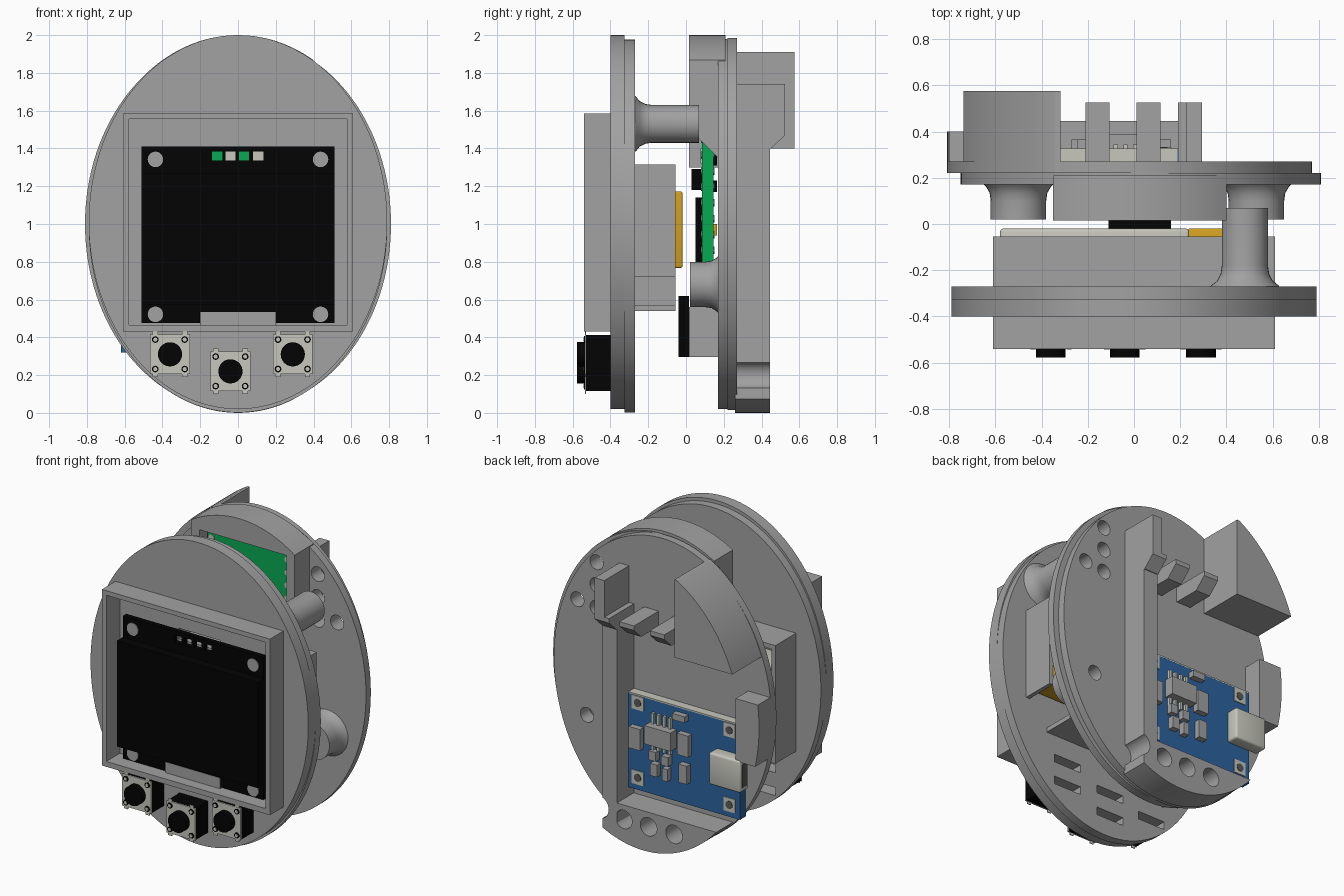
import bpy, bmesh, math
from mathutils import Matrix

if "Cube" in bpy.data.objects:
    bpy.data.objects.remove(bpy.data.objects["Cube"])


def material(name, rgb):
    m = bpy.data.materials.new(name)
    m.diffuse_color = (*rgb, 1)
    m.use_nodes = True
    m.node_tree.nodes["Principled BSDF"].inputs["Base Color"].default_value = m.diffuse_color
    return m


GREY = material("grey plastic", (0.36, 0.36, 0.36))
BLACK = material("black", (0.001, 0.001, 0.001))
SILVER = material("pale metal", (0.57, 0.57, 0.51))
GREEN = material("board green", (0.002, 0.4, 0.085))
BLUE = material("board blue", (0.025, 0.125, 0.35))
GOLD = material("amber tape", (0.66, 0.36, 0.015))
DARK = material("dark hole", (0.1, 0.1, 0.1))


def shade(ob):
    bpy.ops.object.select_all(action='DESELECT')
    ob.select_set(True)
    bpy.context.view_layer.objects.active = ob
    bpy.ops.object.shade_smooth_by_angle(angle=math.radians(35))


def finish(name, bm, mat, smooth=False):
    bmesh.ops.recalc_face_normals(bm, faces=bm.faces)
    me = bpy.data.meshes.new(name)
    bm.to_mesh(me)
    bm.free()
    me.materials.append(mat)
    ob = bpy.data.objects.new(name, me)
    bpy.context.collection.objects.link(ob)
    if smooth:
        shade(ob)
    return ob


def box(name, x, y, z, mat=GREY, bevel=0):
    bm = bmesh.new()
    bmesh.ops.create_cube(bm, size=1)
    for v in bm.verts:
        v.co = [(a + b) / 2 + c * (b - a) for (a, b), c in zip((x, y, z), v.co)]
    if bevel:
        bmesh.ops.bevel(bm, geom=bm.edges[:], offset=bevel, segments=3,
                        affect='EDGES', profile=0.5)
    return finish(name, bm, mat, bool(bevel))


def disc(name, cx, cz, rx, rz, y0, y1, mat=GREY, n=32):
    """Elliptic cylinder along y."""
    bm = bmesh.new()
    bmesh.ops.create_cone(bm, cap_ends=True, segments=n, radius1=1, radius2=1, depth=1)
    bmesh.ops.rotate(bm, verts=bm.verts, matrix=Matrix.Rotation(math.pi / 2, 3, 'X'))
    for v in bm.verts:
        v.co = (cx + v.co.x * rx, (y0 + y1) / 2 + v.co.y * (y1 - y0), cz + v.co.z * rz)
    return finish(name, bm, mat, True)


def prism(name, pts, x0, x1, mat=GREY):
    """Extrude a (y, z) profile along x."""
    bm = bmesh.new()
    f = bm.faces.new([bm.verts.new((x0, y, z)) for y, z in pts])
    r = bmesh.ops.extrude_face_region(bm, geom=[f])
    for v in r["geom"]:
        if isinstance(v, bmesh.types.BMVert):
            v.co.x = x1
    return finish(name, bm, mat)


def post(name, cx, cz, profile):
    """Turn a (radius, y) profile around a y axis."""
    bm = bmesh.new()
    vs = [bm.verts.new((cx + r, y, cz)) for r, y in profile]
    es = [bm.edges.new(p) for p in zip(vs, vs[1:])]
    bmesh.ops.spin(bm, geom=vs + es, cent=(cx, 0, cz), axis=(0, 1, 0),
                   angle=2 * math.pi, steps=32)
    bmesh.ops.remove_doubles(bm, verts=bm.verts, dist=1e-5)
    return finish(name, bm, GREY, True)


def boolean(ob, tools, op='DIFFERENCE'):
    bpy.context.view_layer.objects.active = ob
    for t in tools:
        m = ob.modifiers.new("cut", 'BOOLEAN')
        m.operation, m.object, m.solver = op, t, 'EXACT'
        bpy.ops.object.modifier_apply(modifier=m.name)
        bpy.data.objects.remove(t)
    shade(ob)
    return ob


def clip(ob, rx=0.79):
    """Trim a part to the oval outline of the case."""
    return boolean(ob, [disc("outline", 0, 1, rx, 1, -1, 1, n=128)], 'INTERSECT')


# Front plate in two slightly shifted layers, with slots
buttons = [(-0.36, 0.31), (-0.04, 0.22), (0.29, 0.31)]


def plate_slots():
    s = [box("slot", (-0.15, 0.15), (-0.6, 0), (1.33, 1.40))]
    for bx, bz in buttons:
        s += [box("slot", (bx - 0.1, bx + 0.1), (-0.6, 0), (bz + d - 0.026, bz + d + 0.026))
              for d in (-0.075, 0.075)]
    return s


boolean(disc("front_plate_outer", 0, 1.01, 0.79, 0.99, -0.4, -0.325, n=128), plate_slots())
boolean(disc("front_plate_inner", 0, 0.99, 0.79, 0.988, -0.325, -0.27, n=128), plate_slots())

# Display frame, screen board and mounting pegs
boolean(box("display_frame", (-0.61, 0.61), (-0.54, -0.4), (0.43, 1.585)),
        [box("opening", (-0.578, 0.578), (-0.7, -0.3), (0.465, 1.555))])
boolean(box("screen_board", (-0.51, 0.51), (-0.465, -0.43), (0.475, 1.41), BLACK),
        [box("hole", (x - 0.027, x + 0.027), (-0.6, -0.3), (1.335, 1.385))
         for x in (-0.11, -0.04, 0.032, 0.107)]
        + [box("notch", (-0.2, 0.2), (-0.6, -0.3), (0.4, 0.535))])
box("screen_glass", (-0.51, 0.51), (-0.525, -0.465), (0.575, 1.27), BLACK)
box("ribbon_tab", (-0.198, 0.198), (-0.467, -0.4), (0.465, 0.535))
for sx in (-0.437, 0.437):
    for z in (0.522, 1.342):
        disc("screen_peg", sx, z, 0.041, 0.041, -0.47, -0.4)

# Push buttons
for bx, bz in buttons:
    box("button_body", (bx - 0.103, bx + 0.103), (-0.529, -0.4), (bz - 0.103, bz + 0.103), BLACK)
    box("button_cover", (bx - 0.105, bx + 0.105), (-0.536, -0.529),
        (bz - 0.105, bz + 0.105), SILVER)
    disc("button_cap", bx, bz, 0.064, 0.064, -0.578, -0.535, BLACK)
    for dx in (-0.078, 0.078):
        box("button_leg", (bx + dx - 0.014, bx + dx + 0.014), (-0.535, -0.53),
            (bz - 0.12, bz + 0.12), SILVER)
        for dz in (-0.078, 0.078):
            disc("button_rivet", bx + dx, bz + dz, 0.018, 0.018, -0.541, -0.535, BLACK, 12)
            disc("rivet_core", bx + dx, bz + dz, 0.011, 0.011, -0.543, -0.535, SILVER, 12)

# Battery holder: walls, a shorter right side and a lower shelf; then the battery
box("holder_left_wall", (-0.61, -0.583), (-0.27, -0.055), (0.54, 1.315))
box("holder_right_wall", (0.583, 0.61), (-0.27, -0.055), (0.72, 1.315))
box("holder_top", (-0.6, 0.6), (-0.27, -0.055), (1.285, 1.315))
box("holder_shelf", (-0.6, 0.45), (-0.27, -0.055), (0.54, 0.57))
box("battery_cell", (-0.58, 0.24), (-0.255, -0.02), (0.77, 1.17), SILVER, 0.014)
box("battery_tape", (0.235, 0.58), (-0.256, -0.019), (0.768, 1.172), GOLD, 0.008)

# Posts with flared feet
post("front_post", 0.48, 1.53, [(0, -0.28), (0.155, -0.28), (0.145, -0.265), (0.12, -0.245),
                                (0.105, -0.215), (0.1, -0.18), (0.1, 0.07), (0, 0.07)])
for x in (-0.5, 0.53):
    post("back_post", x, 0.68, [(0.045, 0.175), (0.155, 0.175), (0.14, 0.16), (0.125, 0.135),
                                (0.12, 0.1), (0.12, 0.02), (0.045, 0.02), (0.045, 0.175)])


# Back plate in two layers, with screw holes
def screw_holes():
    return [disc("hole", x, z, 0.048, 0.048, 0, 0.5) for x, z in
            ((0.46, 1.70), (0.46, 1.55), (0.46, 1.40), (0.6, 1.42), (0.53, 0.68))]


boolean(disc("back_plate_inner", 0.03, 1, 0.78, 0.98, 0.17, 0.22, n=128), screw_holes())
boolean(disc("back_plate_outer", -0.02, 1, 0.79, 0.985, 0.22, 0.27, n=128), screw_holes())

# Controller housing and green board
housing = clip(box("board_housing", (-0.35, 0.4), (0.015, 0.21), (1.3, 2.0)), 0.805)
boolean(housing, [box("cavity", (-0.29, 0.34), (-0.1, 0.169), (1.0, 1.85)),
                  prism("slope", [(-0.1, 1.2), (-0.1, 1.62), (0.17, 1.35), (0.17, 1.2)], 0, 1)])
box("controller_board", (-0.28, 0.33), (0.085, 0.145), (0.8, 1.84), GREEN)
box("radio_module", (-0.13, 0.18), (0.05, 0.085), (0.8, 1.14), BLACK)
box("controller_chip", (-0.2, 0.2), (0.03, 0.085), (1.18, 1.29), BLACK)
for x in (-0.04, 0.11):
    box("solder_pad", (x - 0.03, x + 0.03), (0.077, 0.085), (1.32, 1.4), SILVER)
for sx in (-0.25, 0.3):
    for i in range(12):
        disc("pin_pad", sx, 0.86 + i * 0.084, 0.02, 0.02, 0.08, 0.15, SILVER, 10)
for z, m in ((1.34, BLACK), (1.2, BLACK), (0.97, GOLD)):
    box("rear_part", (0.12, 0.22), (0.145, 0.165), (z - 0.03, z + 0.03), m)

# Buzzer on its stand
box("buzzer_stand", (-0.2, 0.22), (0.015, 0.18), (0.295, 0.56))
box("buzzer", (-0.11, 0.16), (-0.04, 0.015), (0.295, 0.62), BLACK)

# Back wall, lower lip with holes, upper block and side clamp
boolean(clip(box("bay_wall", (0.19, 0.295), (0.26, 0.445), (0.1, 1.41))),
        [disc("notch", 0.31, 0.2, 0.06, 0.07, 0.2, 0.6)])
boolean(clip(box("lower_lip", (-0.6, 0.295), (0.26, 0.445), (0, 0.26))),
        [disc("hole", x, 0.165, 0.06, 0.06, 0.3, 0.6) for x in (0.14, -0.04, -0.225)]
        + [disc("notch", 0.31, 0.2, 0.06, 0.07, 0.2, 0.6)])
clip(box("upper_block", (-0.74, -0.318), (0.22, 0.575), (1.4, 1.91)), 0.805)
clip(box("side_clamp", (-0.81, -0.64), (0.22, 0.4), (0.74, 1.15)), 0.81)

# Hooked fingers, the outer one with a tall ridge
for x0, x1, top in ((-0.21, -0.105, 1.5), (0.01, 0.115, 1.5), (0.19, 0.226, 1.5),
                    (0.225, 0.295, 1.74)):
    prism("finger", [(0.26, 1.4), (0.45, 1.4), (0.525, 1.47), (0.525, top),
                     (0.26, top)], x0, x1)

# Charger board with its connector, chips and corner pads
box("charger_board", (-0.62, 0.19), (0.265, 0.326), (0.32, 0.94), BLUE)
box("charger_edge", (-0.618, 0.188), (0.267, 0.3265), (0.937, 0.946), SILVER)
box("charger_port", (-0.68, -0.45), (0.322, 0.41), (0.54, 0.75), SILVER, 0.014)
box("port_mouth", (-0.683, -0.679), (0.343, 0.389), (0.57, 0.72), DARK)
box("charger_chip", (-0.16, 0.03), (0.326, 0.39), (0.67, 0.79))
for i in range(4):
    x = -0.13 + i * 0.042
    box("chip_leg", (x, x + 0.018), (0.326, 0.345), (0.62, 0.86), SILVER)
for x, z, w, h in ((0.12, 0.67, 0.04, 0.07), (-0.23, 0.72, 0.04, 0.07), (-0.02, 0.5, 0.025, 0.04),
                   (-0.1, 0.49, 0.02, 0.04), (-0.23, 0.53, 0.03, 0.06), (-0.1, 0.58, 0.025, 0.03),
                   (-0.01, 0.59, 0.025, 0.03), (-0.2, 0.89, 0.045, 0.02)):
    box("small_part", (x - w, x + w), (0.326, 0.365), (z - h, z + h))
for x in (-0.545, 0.12):
    for z in (0.4, 0.89):
        box("corner_pad", (x - 0.042, x + 0.042), (0.326, 0.331), (z - 0.045, z + 0.045), SILVER)
        disc("pad_hole", x, z, 0.025, 0.025, 0.326, 0.334, DARK, 16)
